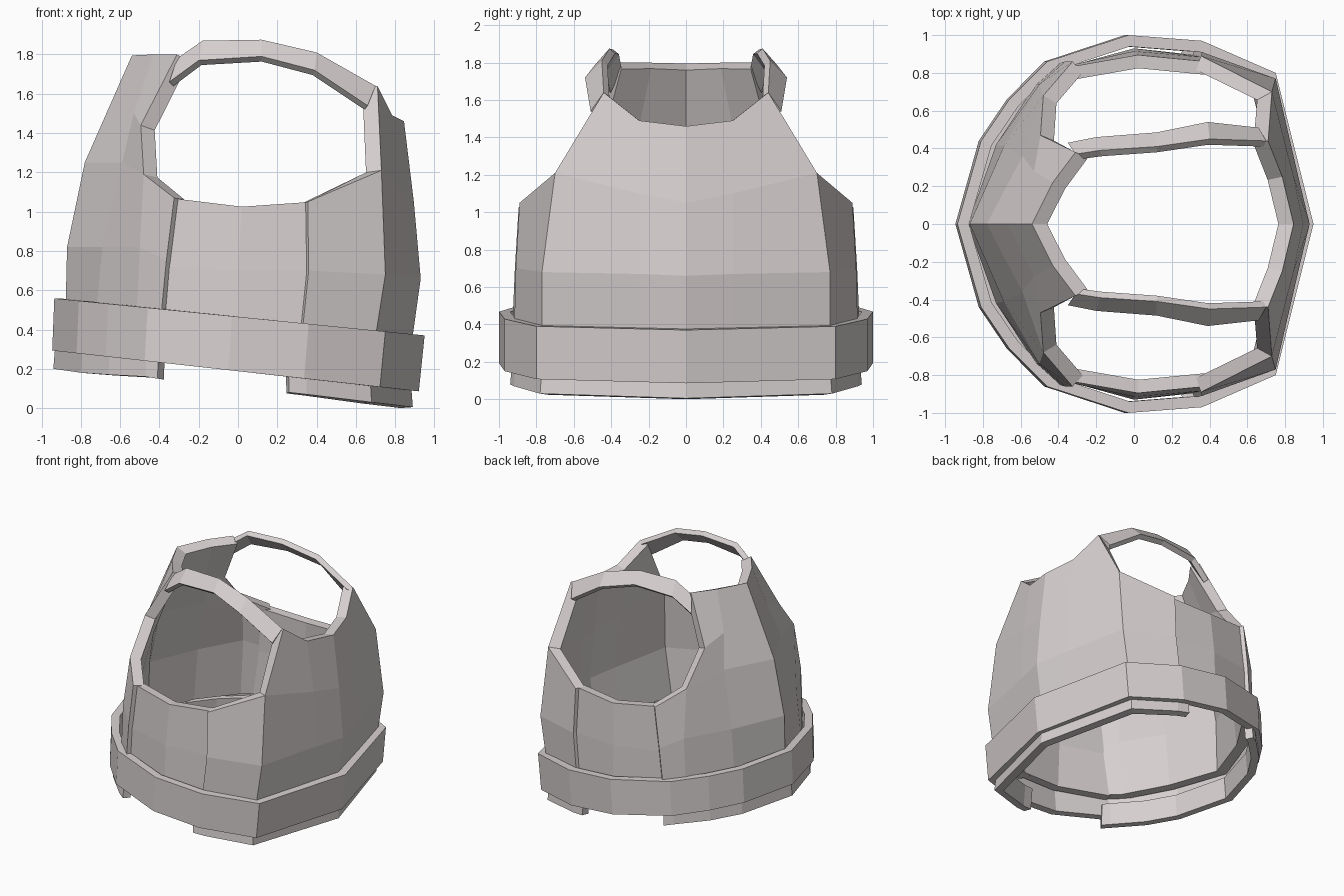
import bpy
import bmesh
from mathutils import Vector

cube = bpy.data.objects.get("Cube")
if cube:
    bpy.data.objects.remove(cube, do_unlink=True)

grey = bpy.data.materials.new("warm_grey")
grey.use_nodes = True
colour = (0.68, 0.63, 0.63, 1)
grey.diffuse_color = colour
grey.node_tree.nodes["Principled BSDF"].inputs["Base Color"].default_value = colour


def shell(name, columns, thickness):
    """Skin neighbouring columns, mirror across y and thicken inwards."""
    bm = bmesh.new()
    cols = [[bm.verts.new(p) for p in col] for col in columns]
    for a, b in zip(cols, cols[1:]):
        for i in range(min(len(a), len(b)) - 1):
            bm.faces.new((a[i], b[i], b[i + 1], a[i + 1]))
    bm.normal_update()
    # Every part wraps the body, so normals point away from its core
    for f in bm.faces:
        if f.normal.dot(f.calc_center_median() - Vector((0, 0, 0.7))) < 0:
            f.normal_flip()
    mesh = bpy.data.meshes.new(name)
    bm.to_mesh(mesh)
    bm.free()
    mesh.materials.append(grey)
    obj = bpy.data.objects.new(name, mesh)
    bpy.context.collection.objects.link(obj)
    mirror = obj.modifiers.new("mirror", "MIRROR")
    mirror.use_axis = (False, True, False)
    solid = obj.modifiers.new("thickness", "SOLIDIFY")
    solid.thickness = thickness
    solid.offset = -1
    solid.use_even_offset = True


# Panel on the +x side, with a low neckline
shell("low_neck_panel", [
    [(.88, 0, .3), (.93, 0, .66), (.895, 0, 1.05), (.845, 0, 1.46)],
    [(.82, .25, .3), (.87, .25, .67), (.845, .25, 1.1), (.785, .25, 1.49)],
    [(.69, .77, .3), (.75, .77, .68), (.73, .70, 1.21), (.71, .44, 1.64)],
    [(.32, .92, .32), (.36, .91, .7), (.355, .89, 1.05)],
], .08)

# Panel on the -x side, rising to the shoulders
shell("high_neck_panel", [
    [(-.88, 0, .4), (-.87, 0, .82), (-.78, 0, 1.25), (-.67, 0, 1.5), (-.54, 0, 1.795)],
    [(-.73, .42, .4), (-.69, .41, .82), (-.59, .36, 1.25), (-.53, .28, 1.5), (-.43, .22, 1.8)],
    [(-.52, .74, .38), (-.50, .74, .82), (-.48, .68, 1.19), (-.495, .47, 1.44), (-.31, .38, 1.8)],
    [(-.40, .85, .38), (-.365, .86, .75), (-.325, .86, 1.07)],
], .08)

# Low panels under the arms
shell("side_panel", [
    [(-.42, .815, .37), (-.39, .83, .72), (-.35, .83, 1.07)],
    [(0, .93, .35), (0, .915, .7), (.02, .895, 1.025)],
    [(.37, .89, .32), (.40, .88, .7), (.38, .86, 1.05)],
], .07)

# Shoulder straps, tilted outwards
shell("shoulder_strap", [
    [(-.35, .43, 1.66), (-.31, .37, 1.78)],
    [(-.2, .46, 1.77), (-.18, .39, 1.87)],
    [(.12, .485, 1.79), (.12, .41, 1.875)],
    [(.39, .54, 1.72), (.4, .45, 1.81)],
    [(.66, .51, 1.54), (.7, .44, 1.64)],
], .04)

# Belt, lower towards +x
belt_path = [(-.935, 0), (-.81, .44), (-.66, .66), (-.46, .86),
             (-.03, 1), (.36, .97), (.75, .80), (.95, 0)]
shell("belt", [[(x * .99 - .02, y, .19 - .11 * x), (x, y, .465 - .1 * x)]
               for x, y in belt_path], .06)


# Hem flaps below the belt
def flap(name, hem):
    shell(name, [[(x, y, z), (x * .985, y * .985, z + .17)] for x, y, z in hem], .06)


flap("low_side_flap", [(.89, 0, .005), (.68, .78, .03), (.35, .92, .07), (.26, .94, .08)])
flap("high_side_flap", [(-.94, 0, .2), (-.80, .43, .18), (-.66, .64, .17),
                        (-.47, .83, .16), (-.41, .87, .15)])
